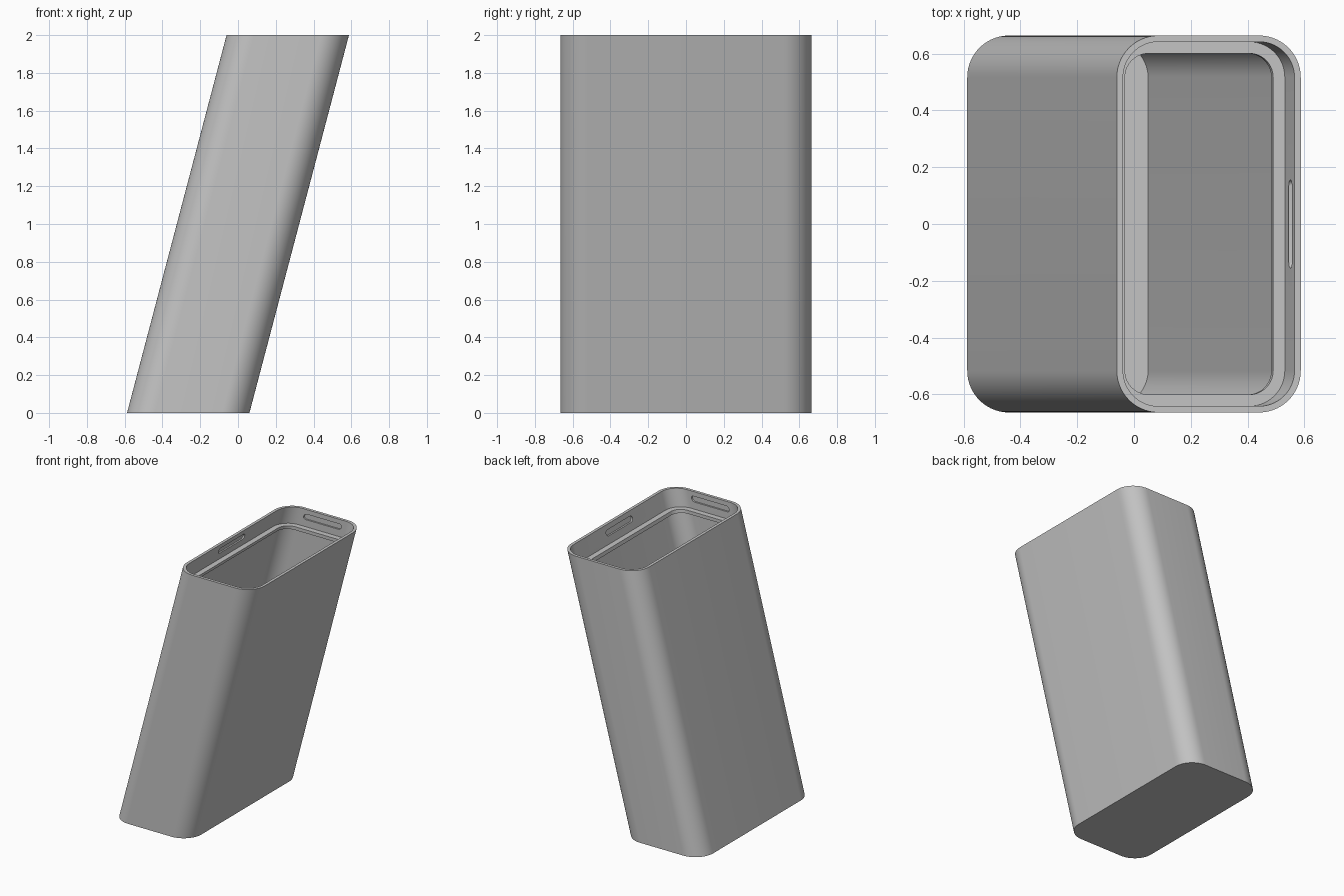
import bpy, bmesh, math
from mathutils import Vector

cube = bpy.data.objects.get("Cube")
if cube:
    bpy.data.objects.remove(cube, do_unlink=True)

HALF_X, HALF_Y, HEIGHT, RADIUS = 0.324, 0.664, 2.0, 0.147
LEAN = 0.2635          # sideways shift per unit of height
WALL, LIP = 0.022, 0.063
LEDGE, LIP_DEPTH, FLOOR = 1.87, 0.025, 0.042
SEGMENTS = 14

grey = bpy.data.materials.new("plain grey")
grey.use_nodes = True
colour = (0.55, 0.55, 0.55, 1)
grey.diffuse_color = colour
grey.node_tree.nodes["Principled BSDF"].inputs["Base Color"].default_value = colour


def lean(p):
    return Vector((p.x + LEAN * (p.z - HEIGHT / 2), p.y, p.z))


def rounded(hx, hy, r, n):
    """Counter-clockwise rounded rectangle, n segments per corner."""
    pts = []
    for i, (sx, sy) in enumerate([(1, 1), (-1, 1), (-1, -1), (1, -1)]):
        for k in range(n + 1):
            a = math.pi / 2 * (i + k / n)
            pts.append((sx * (hx - r) + r * math.cos(a),
                        sy * (hy - r) + r * math.sin(a)))
    return pts


def loft(name, loops):
    """Skin a stack of loops, cap both ends and lean the result."""
    bm = bmesh.new()
    rings = [[bm.verts.new(lean(p)) for p in loop] for loop in loops]
    for low, high in zip(rings, rings[1:]):
        for i in range(len(low)):
            j = (i + 1) % len(low)
            bm.faces.new((low[i], low[j], high[j], high[i]))
    bm.faces.new(rings[0][::-1])
    bm.faces.new(rings[-1])
    bmesh.ops.recalc_face_normals(bm, faces=bm.faces[:])
    mesh = bpy.data.meshes.new(name)
    bm.to_mesh(mesh)
    bm.free()
    mesh.materials.append(grey)
    ob = bpy.data.objects.new(name, mesh)
    bpy.context.collection.objects.link(ob)
    return ob


# Hollow body: outside, rim, ledge lip, wider chamber, floor
profile = [(0, 0), (0, HEIGHT), (WALL, HEIGHT), (WALL, LEDGE), (LIP, LEDGE),
           (LIP, LEDGE - LIP_DEPTH), (WALL, LEDGE - LIP_DEPTH), (WALL, FLOOR)]
body = loft("leaning_container", [
    [Vector((x, y, z)) for x, y in
     rounded(HALF_X - inset, HALF_Y - inset, RADIUS - inset, SEGMENTS)]
    for inset, z in profile])

# Shallow rounded slots inside the rim on all four walls
SLOT_LENGTH, SLOT_HEIGHT, SLOT_Z = 0.31, 0.042, 1.944
stadium = rounded(SLOT_LENGTH / 2, SLOT_HEIGHT / 2, SLOT_HEIGHT / 2 - 0.0005, 6)


def slot_loop(normal, distance):
    along = Vector((-normal.y, normal.x, 0))
    return [normal * distance + along * u + Vector((0, 0, SLOT_Z + v))
            for u, v in stadium]


bpy.context.view_layer.objects.active = body
for dx, dy, half in [(1, 0, HALF_X), (-1, 0, HALF_X), (0, 1, HALF_Y), (0, -1, HALF_Y)]:
    n = Vector((dx, dy, 0))
    inner = half - WALL
    cutter = loft("slot_cutter", [slot_loop(n, inner - 0.02), slot_loop(n, inner + 0.012)])
    cutter.hide_render = True
    mod = body.modifiers.new("slot", "BOOLEAN")
    mod.operation, mod.solver, mod.object = "DIFFERENCE", "EXACT", cutter
    bpy.ops.object.modifier_apply(modifier=mod.name)
    bpy.data.objects.remove(cutter, do_unlink=True)

# Smooth corners, crisp rims
for ob in bpy.context.selected_objects:
    ob.select_set(False)
body.select_set(True)
bpy.ops.object.shade_smooth_by_angle(angle=math.radians(30))
